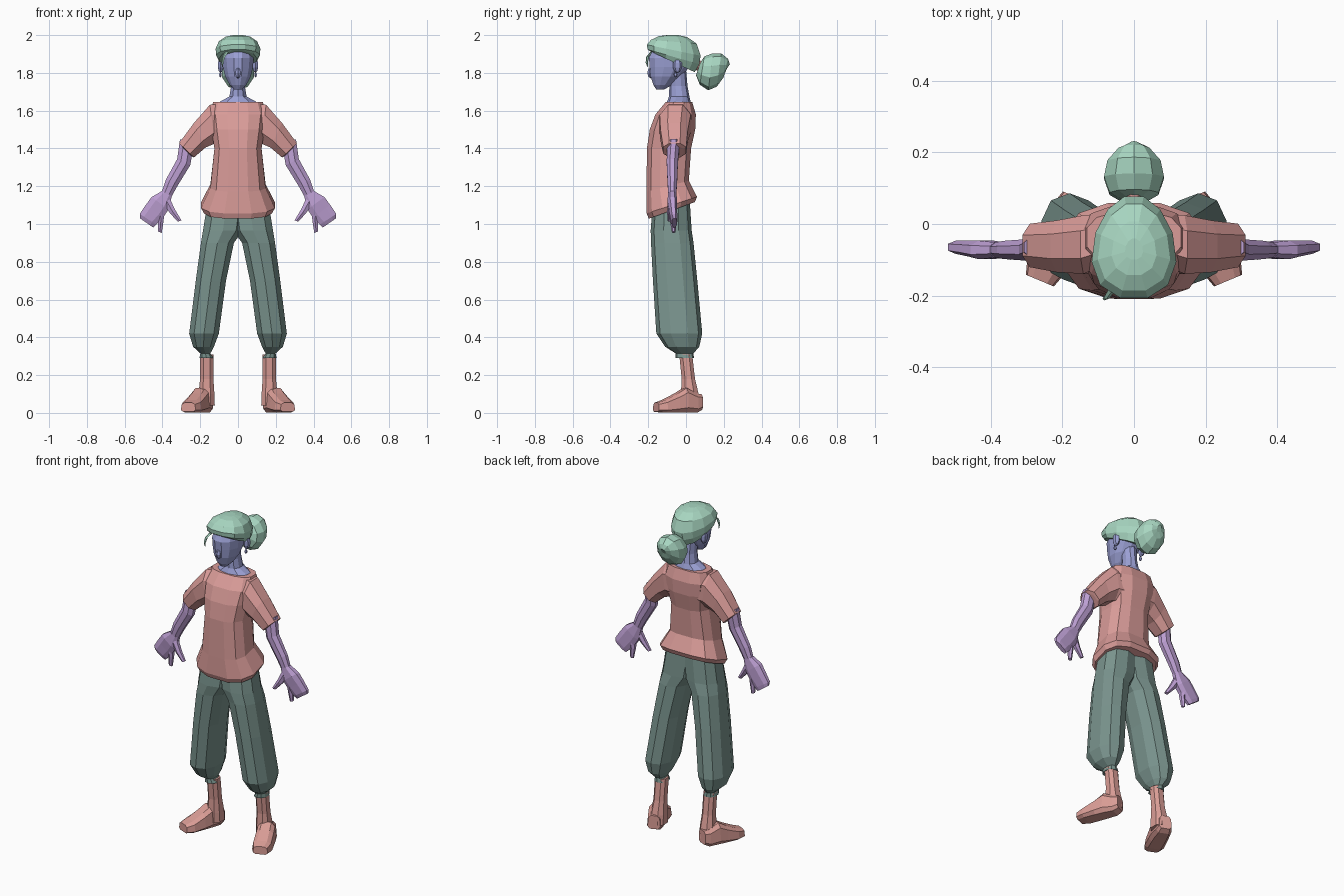
import bpy, bmesh, math
from mathutils import Vector as V


def material(name, r, g, b):
    m = bpy.data.materials.new(name)
    lin = [((c / 255 + 0.055) / 1.055) ** 2.4 for c in (r, g, b)]
    m.diffuse_color = (*lin, 1)
    return m


HAIR = material("mint_hair", 168, 214, 193)
FACE = material("blue_face", 155, 160, 212)
ARM = material("lilac_skin", 190, 160, 212)
SHIRT = material("rose_shirt", 218, 156, 153)
SHOE = material("rose_shoe", 218, 157, 150)
PANTS = material("grey_green_pants", 122, 148, 142)


def finish(bm, name, mat, mirror):
    bmesh.ops.recalc_face_normals(bm, faces=bm.faces)
    me = bpy.data.meshes.new(name)
    bm.to_mesh(me)
    bm.free()
    me.materials.append(mat)
    ob = bpy.data.objects.new(name, me)
    bpy.context.collection.objects.link(ob)
    if mirror:
        ob.modifiers.new("mirror", "MIRROR").use_mirror_merge = False
    return ob


def ring(c, u, v, n=10, p=1.0, taper=0.0):
    """Superellipse ring; p below 1 is boxier, taper narrows it towards +v."""
    pts = []
    for i in range(n):
        t = 2 * math.pi * (i + 0.5) / n
        x, y = math.cos(t), math.sin(t)
        x = math.copysign(abs(x) ** p, x) * (1 - taper * y)
        y = math.copysign(abs(y) ** p, y)
        pts.append(V(c) + V(u) * x + V(v) * y)
    return pts


def loft(name, rings, mat, mirror=False):
    bm = bmesh.new()
    vs = [[bm.verts.new(p) for p in r] for r in rings]
    n = len(vs[0])
    for a, b in zip(vs, vs[1:]):
        for i in range(n):
            j = (i + 1) % n
            bm.faces.new((a[i], a[j], b[j], b[i]))
    bm.faces.new(vs[0])
    bm.faces.new(vs[-1])
    return finish(bm, name, mat, mirror)


def stack(name, rows, mat, n=10, p=1.0, mirror=False, taper=0.0):
    """Rows: z, z rise at back, x min, x max, y front, y back."""
    rings = [ring(((a + b) / 2, (f + k) / 2, z), ((b - a) / 2, 0, 0),
                  (0, (k - f) / 2, dz), n, p, taper) for z, dz, a, b, f, k in rows]
    return loft(name, rings, mat, mirror)


def limb(name, rows, mat, n=8, p=1.0):
    """Rows: outer x, outer z, inner x, inner z, y front, y back."""
    rings = []
    for ax, az, bx, bz, f, k in rows:
        rings.append(ring(((ax + bx) / 2, (f + k) / 2, (az + bz) / 2),
                          ((ax - bx) / 2, 0, (az - bz) / 2), (0, (k - f) / 2, 0), n, p))
    return loft(name, rings, mat, True)


def ball(name, loc, size, mat, seg=8, rows=6, mirror=False):
    bm = bmesh.new()
    bmesh.ops.create_uvsphere(bm, u_segments=seg, v_segments=rows, radius=1)
    for v in bm.verts:
        v.co = V([v.co[i] * size[i] + loc[i] for i in range(3)])
    return finish(bm, name, mat, mirror)


# Shirt body with a slanted hem, and wide short sleeves
stack("shirt", [(z, dz, -w, w, f, k) for z, dz, w, f, k in [
    (1.072, .045, .185, -.20, .05), (1.10, .045, .20, -.212, .062),
    (1.20, .03, .15, -.212, .018), (1.40, 0, .128, -.21, .03),
    (1.50, 0, .145, -.195, .052), (1.58, 0, .155, -.165, .055),
    (1.645, 0, .135, -.11, .035)]], SHIRT, 12, .75)
limb("sleeve", [(.09, 1.645, .06, 1.42, -.12, .035), (.15, 1.638, .12, 1.42, -.145, .03),
                (.235, 1.54, .17, 1.40, -.14, .015), (.315, 1.43, .23, 1.35, -.125, .005),
                (.302, 1.415, .238, 1.352, -.11, -.01)], SHIRT, 8, .85)

# Baggy trousers gathered at the cuffs
stack("trouser_leg", [
    (1.12, 0, -.05, .165, -.175, .02), (.965, 0, -.03, .19, -.187, .03),
    (.90, 0, .018, .20, -.185, .04), (.70, 0, .06, .227, -.175, .06),
    (.42, 0, .098, .262, -.157, .086), (.35, 0, .125, .24, -.11, .07),
    (.315, 0, .145, .20, -.055, .04), (.29, 0, .128, .206, -.055, .042)],
    PANTS, 10, .85, True)

# Ankles and outward turned shoes
stack("ankle", [
    (.31, 0, .128, .203, -.038, .035), (.18, 0, .128, .203, -.025, .05),
    (.10, 0, .122, .212, -.03, .07), (.04, 0, .12, .215, -.03, .075)], SHOE, 8, .8, True)
ax, side = V((.385, -.923, 0)), V((.923, .385, 0))
shoe = []
for t, w, bottom, top in [(0, .036, .015, .10), (.03, .045, 0, .105), (.09, .053, 0, .135),
                          (.14, .055, 0, .105), (.21, .056, 0, .07), (.255, .042, .005, .055)]:
    c = V((.165, .077, (bottom + top) / 2)) + ax * t
    shoe.append(ring(c, side * w, (0, 0, (top - bottom) / 2), 8, .55, .15))
loft("shoe", shoe, SHOE, True)

# Arms, mitten hands, finger and thumb
limb("arm", [(.31, 1.45, .23, 1.42, -.10, -.03), (.325, 1.345, .25, 1.31, -.105, -.04),
             (.385, 1.235, .318, 1.20, -.10, -.045), (.408, 1.165, .352, 1.14, -.095, -.05)], ARM)
limb("hand", [(.405, 1.175, .348, 1.15, -.095, -.05), (.46, 1.145, .365, 1.075, -.10, -.045),
              (.49, 1.105, .395, 1.03, -.092, -.045), (.523, 1.055, .43, .995, -.085, -.045),
              (.522, 1.032, .447, .98, -.075, -.048)], ARM, 8, .8)
limb("finger", [(.435, 1.07, .385, 1.07, -.09, -.05), (.425, 1.02, .392, 1.015, -.085, -.05),
                (.425, .96, .402, .953, -.075, -.055)], ARM, 6)
limb("thumb", [(.40, 1.11, .36, 1.14, -.095, -.055), (.362, 1.055, .33, 1.075, -.10, -.065),
               (.32, 1.012, .298, 1.02, -.098, -.075)], ARM, 6)

# Neck, head, ears and nose
stack("neck", [(z, 0, -w, w, f, k) for z, w, f, k in [
    (1.62, .125, -.11, .03), (1.648, .10, -.10, .025), (1.675, .048, -.09, .018),
    (1.73, .038, -.088, .008), (1.82, .045, -.09, .0)]], FACE, 10)
stack("head", [(z, 0, -w, w, f, k) for z, w, f, k in [
    (1.712, .022, -.158, -.115), (1.735, .045, -.174, -.075), (1.78, .070, -.190, -.02),
    (1.83, .082, -.196, .02), (1.88, .086, -.20, .035), (1.94, .075, -.17, .03)]], FACE, 12)
ball("ear", (.092, -.045, 1.84), (.018, .026, .04), FACE, 6, 5, True)
ball("ear_lobe", (.093, -.055, 1.79), (.008, .01, .014), FACE, 6, 4, True)
ball("nose", (0, -.185, 1.80), (.016, .02, .03), FACE, 6, 4)

# Swept back hair, tie, bun and a loose strand
stack("hair", [(z, dz, -w, w, f, k) for z, dz, w, f, k in [
    (1.86, -.058, .100, -.197, .05), (1.885, -.04, .115, -.208, .075),
    (1.92, -.03, .117, -.212, .082), (1.965, -.01, .100, -.190, .06),
    (1.992, -.003, .062, -.145, .01), (2.0, 0, .025, -.10, -.04)]], HAIR, 12, .95, taper=.18)
loft("hair_tie", [ring((0, y, z), (.028, 0, 0), (0, .01, .028), 8)
                  for y, z in [(.05, 1.845), (.09, 1.83)]], SHIRT)
bun = []
for y, z, w, h in [(.065, 1.822, .035, .035), (.085, 1.812, .072, .075), (.13, 1.806, .088, .098),
                   (.175, 1.815, .078, .088), (.21, 1.825, .045, .05), (.22, 1.828, .015, .018)]:
    bun.append(ring((0, y, z), (w, 0, 0), (0, .012, h), 10))
loft("hair_bun", bun, HAIR)
loft("loose_strand", [ring(c, (r, 0, 0), (0, r, 0), 5) for c, r in [
    ((-.06, -.18, 1.91), .010), ((-.075, -.203, 1.885), .008),
    ((-.082, -.208, 1.855), .006), ((-.082, -.202, 1.83), .002)]], HAIR)
